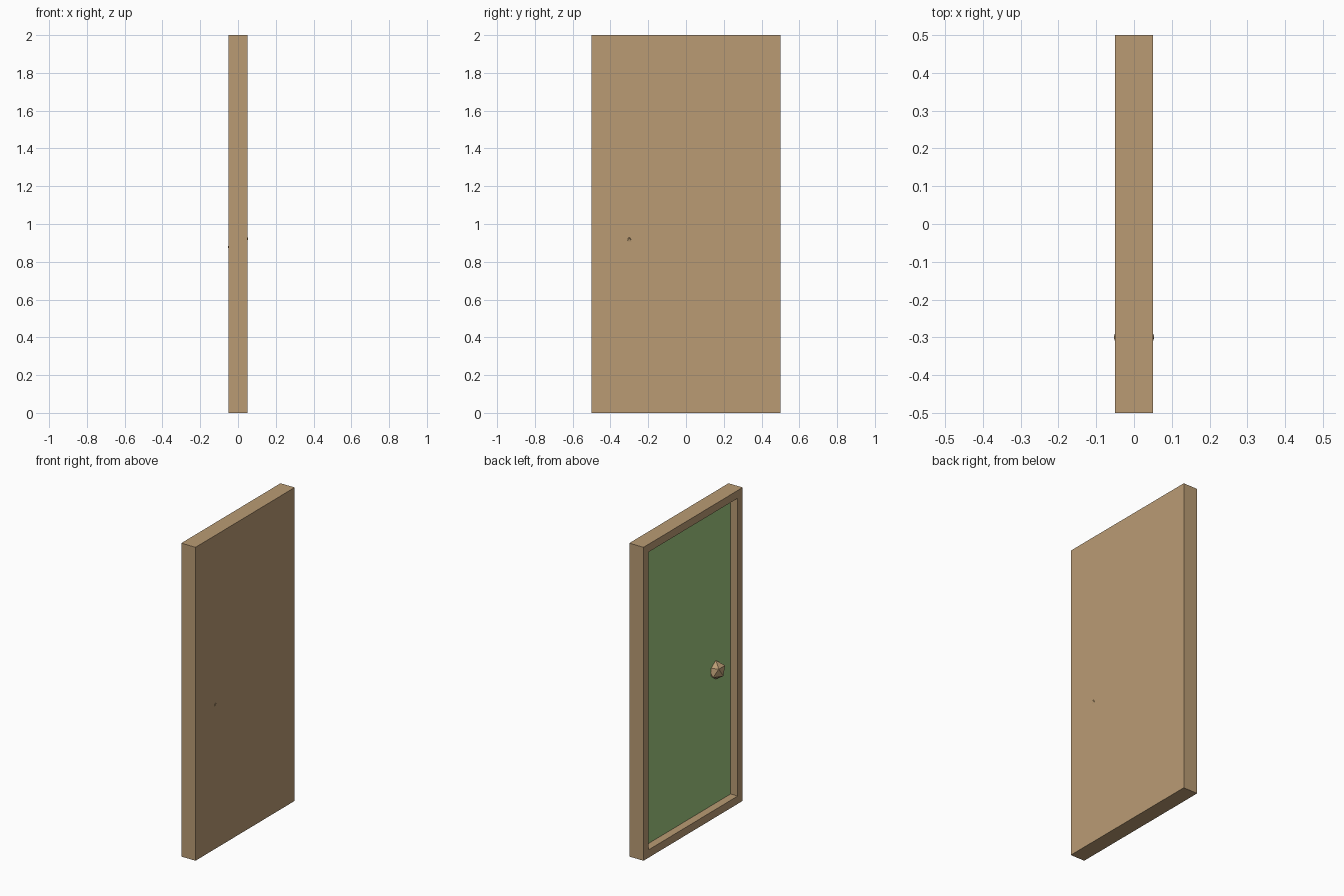
import bpy, bmesh
from mathutils import Vector

if "Cube" in bpy.data.objects:
    bpy.data.objects.remove(bpy.data.objects["Cube"])


def material(name, rgb):
    m = bpy.data.materials.new(name)
    m.diffuse_color = (*rgb, 1)
    m.use_nodes = True
    m.node_tree.nodes["Principled BSDF"].inputs["Base Color"].default_value = m.diffuse_color
    return m


def make_object(name, bm, mats):
    mesh = bpy.data.meshes.new(name)
    bm.to_mesh(mesh)
    bm.free()
    for m in mats:
        mesh.materials.append(m)
    ob = bpy.data.objects.new(name, mesh)
    bpy.context.collection.objects.link(ob)
    return ob


wood = material("wood", (0.49, 0.33, 0.175))
green = material("green_paint", (0.36, 0.59, 0.22))

# Door slab with a recessed green panel on the left (-x) face
bm = bmesh.new()
bmesh.ops.create_cube(bm, size=1)
bmesh.ops.scale(bm, vec=Vector((0.1, 1, 2)), verts=bm.verts)
bmesh.ops.translate(bm, vec=Vector((0, 0, 1)), verts=bm.verts)
bm.normal_update()
panel = min(bm.faces, key=lambda f: f.calc_center_median().x)
bmesh.ops.inset_region(bm, faces=[panel], thickness=0.05, use_even_offset=True)
walls = bmesh.ops.extrude_discrete_faces(bm, faces=[panel])
panel = walls["faces"][0]
bmesh.ops.translate(bm, vec=Vector((0.05, 0, 0)), verts=panel.verts)
panel.material_index = 1
bmesh.ops.recalc_face_normals(bm, faces=bm.faces)
make_object("door", bm, [wood, green])

# Faceted knob, its tips just breaking through the far face
bm = bmesh.new()
bmesh.ops.create_icosphere(bm, subdivisions=1, radius=0.06)
knob = make_object("door_knob", bm, [wood])
knob.location = (0, -0.3, 0.9)
